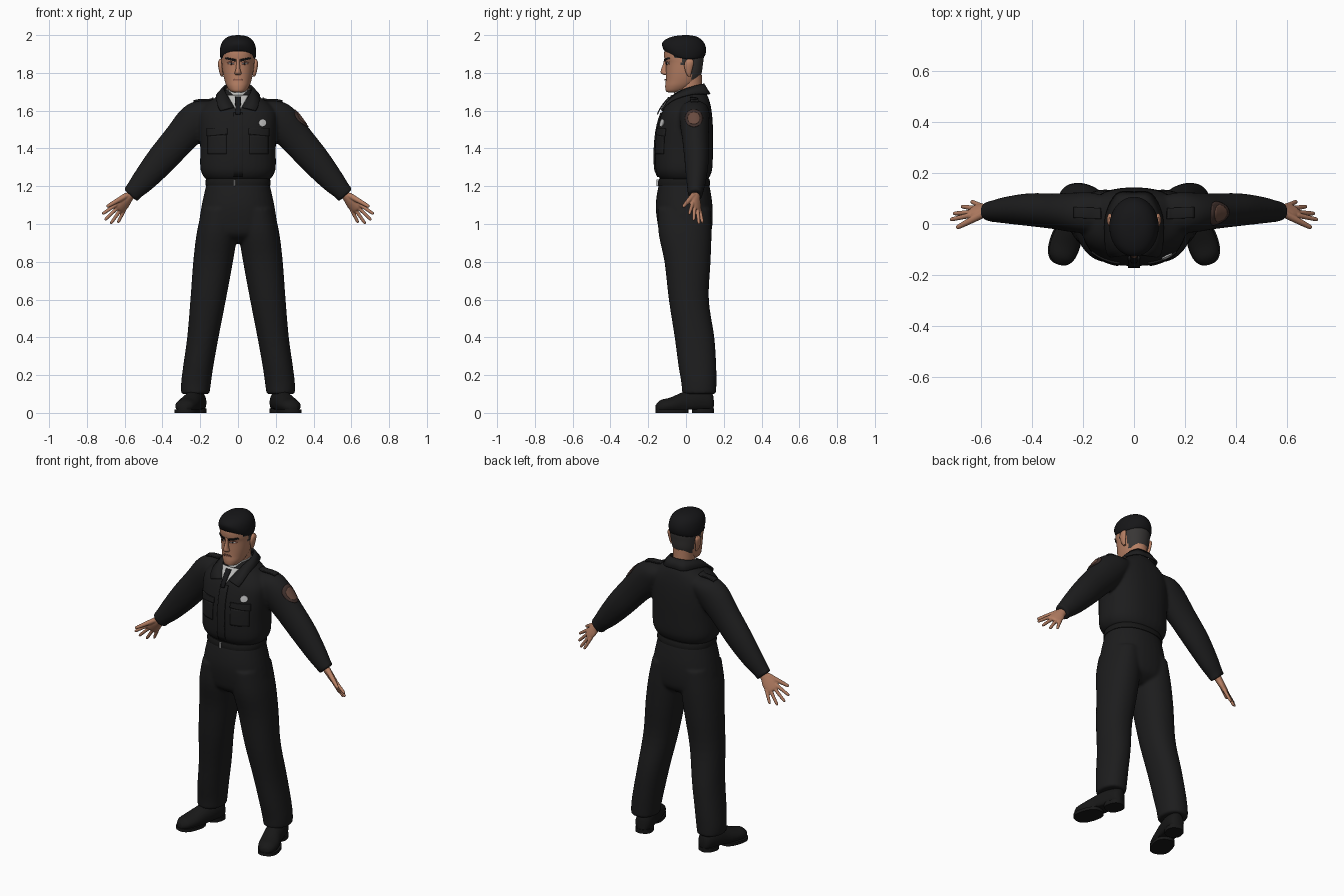
import bpy, bmesh, math
from mathutils import Vector

if "Cube" in bpy.data.objects:
    bpy.data.objects.remove(bpy.data.objects["Cube"])

COLOURS = {
    "black_cloth": (0.012, 0.012, 0.0125), "hair_black": (0.008, 0.008, 0.009),
    "cropped_hair": (0.04, 0.037, 0.036), "skin": (0.46, 0.21, 0.125),
    "lip_brown": (0.27, 0.105, 0.07), "shirt_grey": (0.5, 0.5, 0.49),
    "silver": (0.55, 0.55, 0.55), "patch_rim": (0.055, 0.032, 0.027),
    "patch_brown": (0.14, 0.07, 0.05), "shoe_black": (0.009, 0.009, 0.009),
}
MATS = {}
for key, rgb in COLOURS.items():
    MATS[key] = bpy.data.materials.new(key)
    MATS[key].diffuse_color = (*rgb, 1)


def catmull(rows, steps):
    """Smoothly interpolate rows of numbers."""
    out = []
    for i in range(len(rows) - 1):
        a, b, c, d = (rows[max(0, min(len(rows) - 1, i + k))] for k in (-1, 0, 1, 2))
        for s in range(steps):
            t = s / steps
            out.append([0.5 * (2 * q + (r - p) * t + (2 * p - 5 * q + 4 * r - w) * t * t
                               + (3 * q - p - 3 * r + w) * t ** 3)
                        for p, q, r, w in zip(a, b, c, d)])
    return out + [list(rows[-1])]


def loft(bm, rows, u=(1, 0, 0), v=(0, 1, 0), n=32, steps=4, power=1.0, side=1):
    """Rows are (x, y, z, half width along u, half depth along v)."""
    flip = Vector((side, 1, 1))
    u, v = Vector(u) * flip, Vector(v) * flip
    rings = []
    for x, y, z, a, b in catmull(rows, steps):
        ring = []
        for k in range(n):
            t = 2 * math.pi * k / n
            c, s = math.cos(t), math.sin(t)
            c, s = (math.copysign(abs(w) ** power, w) for w in (c, s))
            ring.append(bm.verts.new(Vector((x * side, y, z)) + u * a * c + v * b * s))
        rings.append(ring)
    for r, q in zip(rings, rings[1:]):
        for k in range(n):
            bm.faces.new((r[k], r[(k + 1) % n], q[(k + 1) % n], q[k]))
    bm.faces.new(rings[0])
    bm.faces.new(rings[-1])


def level(rows):
    """Turn (z, half width, front y, back y) into loft rows."""
    return [(0, (f + b) / 2, z, w, (b - f) / 2) for z, w, f, b in rows]


def tube(bm, pts, radii, n=10):
    """Rounded limb through points."""
    pts = [Vector(p) for p in pts]
    d = (pts[-1] - pts[0]).normalized()
    u = d.cross((0, 1, 0)).normalized()
    loft(bm, [(*p, r, r) for p, r in zip(pts, radii)], u, d.cross(u), n, 3)


def finish(name, bm, mat, mirror=False, remesh=0, angle=50):
    bmesh.ops.recalc_face_normals(bm, faces=bm.faces)
    me = bpy.data.meshes.new(name)
    bm.to_mesh(me)
    bm.free()
    me.shade_smooth()
    me.set_sharp_from_angle(angle=math.radians(angle))
    ob = bpy.data.objects.new(name, me)
    bpy.context.collection.objects.link(ob)
    me.materials.append(MATS[mat])
    if remesh:
        m = ob.modifiers.new("merge", 'REMESH')
        m.mode, m.voxel_size, m.use_smooth_shade = 'VOXEL', remesh, True
        s = ob.modifiers.new("soften", 'SMOOTH')
        s.factor, s.iterations = 0.5, 4
    if mirror:
        ob.modifiers.new("mirror", 'MIRROR')
    return ob


def plate(name, corners, mat, target, axis='Y', mirror=False, thick=0.006, lift=0.003, disc=False):
    """Four-cornered or round plate pressed on to a surface along an axis."""
    bm = bmesh.new()
    a, b, c, d = (Vector(p) for p in corners)
    n, grid = 10, []
    for i in range(n + 1):
        for j in range(n + 1):
            s, t = 2 * i / n - 1, 2 * j / n - 1
            if disc:
                s, t = s * math.sqrt(1 - t * t / 2), t * math.sqrt(1 - s * s / 2)
            s, t = (s + 1) / 2, (t + 1) / 2
            p = a.lerp(b, s).lerp(d.lerp(c, s), t)
            grid.append(bm.verts.new({'Y': (p.x, -0.6, p.y), 'X': (1, p.x, p.y),
                                      'Z': (p.x, p.y, 2.4)}[axis]))
    for i in range(n):
        for j in range(n):
            k = i * (n + 1) + j
            bm.faces.new((grid[k], grid[k + 1], grid[k + n + 2], grid[k + n + 1]))
    ob = finish(name, bm, mat)
    w = ob.modifiers.new("press", 'SHRINKWRAP')
    w.target, w.wrap_method, w.offset = target, 'PROJECT', lift
    setattr(w, "use_project_" + axis.lower(), True)
    w.use_positive_direction, w.use_negative_direction = axis == 'Y', axis != 'Y'
    s = ob.modifiers.new("thickness", 'SOLIDIFY')
    s.thickness, s.offset = thick, 0
    if mirror:
        ob.modifiers.new("mirror", 'MIRROR')
    return ob


def square(x, z, r):
    return [(x - r, z - r), (x + r, z - r), (x + r, z + r), (x - r, z + r)]


# Jacket: torso and both sleeves merged
bm = bmesh.new()
loft(bm, level([(1.235, .168, -.132, .115), (1.26, .188, -.152, .13), (1.30, .2, -.163, .14),
                (1.40, .2, -.164, .143), (1.50, .205, -.154, .143), (1.58, .205, -.132, .138),
                (1.63, .175, -.105, .13), (1.67, .12, -.072, .118), (1.71, .07, -.045, .095)]), power=.85)
ARM_U = (.74, 0, .67)
for side in (1, -1):
    loft(bm, [(.10, .045, 1.62, .05, .06), (.17, .045, 1.595, .08, .078), (.23, .045, 1.54, .097, .078),
              (.31, .05, 1.45, .088, .07), (.41, .056, 1.335, .08, .064), (.50, .054, 1.23, .064, .052),
              (.55, .05, 1.175, .05, .042), (.57, .05, 1.152, .049, .038)], u=ARM_U, side=side)
jacket = finish("jacket", bm, "black_cloth", remesh=.009)

# Trousers: hips and both legs merged
bm = bmesh.new()
loft(bm, level([(1.245, .16, -.125, .11), (1.2, .17, -.146, .125), (1.1, .192, -.16, .14),
                (1.0, .206, -.15, .14), (.94, .19, -.13, .125), (.9, .1, -.07, .07)]), power=.9)
for side in (1, -1):
    loft(bm, [(.10, -.01, 1.08, .09, .14), (.112, -.005, .95, .107, .14), (.132, .008, .8, .105, .122),
              (.158, .015, .6, .094, .106), (.186, .045, .4, .083, .105), (.21, .06, .25, .08, .1),
              (.222, .068, .16, .079, .093), (.226, .07, .1, .075, .09)], power=.92, side=side)
trousers = finish("trousers", bm, "black_cloth", remesh=.009)

# Belt and buckle
bm = bmesh.new()
loft(bm, level([(1.205, .172, -.148, .128), (1.222, .173, -.148, .128), (1.24, .169, -.142, .122)]),
     power=.88, steps=2)
finish("belt", bm, "shoe_black", angle=35)
bm = bmesh.new()
loft(bm, level([(1.2, .005, -.155, -.14), (1.235, .005, -.155, -.14)]), n=8, steps=1)
finish("belt_buckle", bm, "silver").location.x = -.018

# Shoes: upper and sole following the outward-turned foot
toe_dir = Vector((.09, -.29, 0)).normalized()
across = Vector((-toe_dir.y, toe_dir.x, 0))
bm = bmesh.new()
loft(bm, [(.203, .14, .05, .025, .05), (.21, .12, .055, .045, .06), (.225, .06, .06, .053, .068),
          (.245, -.01, .05, .054, .062), (.27, -.08, .04, .058, .042), (.285, -.13, .035, .048, .034),
          (.293, -.156, .028, .022, .018)], u=across, v=(0, 0, 1), n=24)
for v in bm.verts:
    v.co.z = max(v.co.z, .018)
finish("shoe_upper", bm, "shoe_black", mirror=True)
for name, y_cut, row in (("shoe_sole", 0, [(.27, -.075, 0), (.27, -.075, .018)]),
                         ("shoe_heel", 0, [(.219, .09, 0), (.219, .09, .024)])):
    bm = bmesh.new()
    length = .088 if name == "shoe_sole" else .056
    loft(bm, [(*r, .061 if name == "shoe_sole" else .05, length) for r in row],
         u=across, v=toe_dir, steps=1, power=.8)
    finish(name, bm, "shoe_black", mirror=True)

# Hands: palm, four fanned fingers and thumb merged
reach = Vector((.64, .03, -.77)).normalized()
spread = Vector((.6, -.6, .5))
spread = (spread - reach * spread.dot(reach)).normalized()
wrist = Vector((.555, .05, 1.17))
bm = bmesh.new()
loft(bm, [(*(wrist + reach * t), a, b) for t, a, b in
          ((0, .024, .022), (.04, .028, .02), (.075, .038, .018), (.115, .037, .014), (.125, .03, .008))],
     u=spread, v=reach.cross(spread), n=20)
for off, fan, size in ((-.03, -.3, .075), (-.01, -.1, .1), (.011, .13, .104), (.03, .36, .092)):
    a = wrist + reach * .1 + spread * off
    d = (reach + spread * fan).normalized()
    tube(bm, [a, a + d * size * .6, a + d * size, a + d * (size + .008)], [.011, .0095, .008, .004])
a = wrist + reach * .035 + spread * .018
tube(bm, [a, a.lerp((.688, -.012, 1.095), .55), (.688, -.012, 1.095), (.695, -.015, 1.092)],
     [.016, .013, .009, .004])
finish("hand", bm, "skin", mirror=True, remesh=.0035).modifiers["soften"].iterations = 2

# Head, with cropped hair coloured by region
bm = bmesh.new()
loft(bm, level([(1.697, .022, -.095, -.045), (1.705, .042, -.107, -.005), (1.73, .06, -.11, .04),
                (1.76, .071, -.107, .068), (1.80, .08, -.106, .083), (1.85, .086, -.107, .09),
                (1.88, .088, -.115, .094), (1.92, .088, -.113, .095), (1.96, .075, -.09, .08),
                (1.985, .04, -.045, .045)]), n=64, steps=6, power=.94)
for f in bm.faces:
    c = f.calc_center_median()
    edge = 1.915 if c.y < -.06 else 1.88 if c.y < -.025 else 1.845 if c.y < .03 else 1.765
    if c.z > edge:
        f.material_index = 2 if c.z > 1.885 else 1
head = finish("head", bm, "skin")
head.data.materials.append(MATS["cropped_hair"])
head.data.materials.append(MATS["hair_black"])

# Swept top of the hair
bm = bmesh.new()
loft(bm, level([(1.892, .082, -.1, .085), (1.905, .093, -.118, .1), (1.94, .096, -.127, .106),
                (1.972, .083, -.108, .09), (1.993, .05, -.065, .055), (2.0, .008, -.012, .012)]), n=48)
for v in bm.verts:
    k = min(1, (2 - v.co.z) / .08)
    v.co.z -= k * (.14 * v.co.y + 3 * v.co.x ** 2)
finish("hair_top", bm, "hair_black")

# Neck, ears and nose
bm = bmesh.new()
loft(bm, [(0, .03, 1.62, .062, .065), (0, .022, 1.70, .06, .066), (0, .02, 1.79, .06, .064)], n=24)
finish("neck", bm, "skin")
bm = bmesh.new()
loft(bm, [(.084, .018, 1.782, .006, .008), (.089, .014, 1.80, .009, .015), (.093, .014, 1.835, .012, .024),
          (.094, .018, 1.86, .011, .023), (.091, .02, 1.873, .006, .012)], n=14)
finish("ear", bm, "skin", mirror=True)
bm = bmesh.new()
loft(bm, [(0, -.107, 1.875, .009, .008), (0, -.11, 1.845, .009, .012), (0, -.113, 1.815, .013, .02),
          (0, -.111, 1.798, .018, .021), (0, -.106, 1.788, .012, .01)], n=16)
finish("nose", bm, "skin")

# Face details
plate("eyebrow", [(.014, 1.861), (.066, 1.874), (.062, 1.882), (.014, 1.872)], "hair_black", head, mirror=True)
plate("eye_socket", [(.018, 1.842), (.054, 1.844), (.058, 1.86), (.018, 1.858)], "lip_brown", head,
      mirror=True, thick=.002, lift=.001)
plate("eye_white", [(.022, 1.846), (.048, 1.847), (.05, 1.854), (.022, 1.853)], "shirt_grey", head,
      mirror=True, thick=.003, lift=.002)
plate("iris", square(.034, 1.85, .0045), "hair_black", head, mirror=True, thick=.003, lift=.003, disc=True)
plate("lips", [(-.027, 1.759), (.027, 1.759), (.018, 1.768), (-.018, 1.768)], "lip_brown", head)

# Shirt, tie and jacket collar
bm = bmesh.new()
loft(bm, level([(1.65, .075, -.078, .095), (1.69, .069, -.068, .09), (1.715, .064, -.058, .084)]), steps=2)
for v in bm.verts:
    v.co.z += .12 * (v.co.y - .02)
finish("shirt_collar", bm, "shirt_grey")
plate("shirt_front", [(-.012, 1.605), (.012, 1.605), (.055, 1.68), (-.055, 1.68)], "shirt_grey", jacket, lift=.012)
plate("tie", [(-.012, 1.58), (.012, 1.58), (.017, 1.672), (-.017, 1.672)], "hair_black", jacket, lift=.02)
top = [(0, .098, 1.742), (.05, .088, 1.742), (.078, .03, 1.728), (.068, -.045, 1.7), (.045, -.092, 1.66),
       (.018, -.122, 1.62)]
low = [(0, .128, 1.69), (.07, .12, 1.69), (.112, .035, 1.69), (.115, -.06, 1.665), (.108, -.112, 1.63),
       (.094, -.132, 1.602)]
bm = bmesh.new()
pairs = [(bm.verts.new(p), bm.verts.new(q)) for p, q in zip(catmull(top, 4), catmull(low, 4))]
for (a, b), (c, d) in zip(pairs, pairs[1:]):
    bm.faces.new((a, b, d, c))
collar = finish("jacket_collar", bm, "black_cloth", mirror=True)
collar.modifiers.new("thickness", 'SOLIDIFY').thickness = .009

# Jacket trim
plate("front_placket", [(-.024, 1.25), (.024, 1.25), (.024, 1.59), (-.024, 1.59)], "black_cloth", jacket, thick=.009)
plate("pocket_flap", [(.055, 1.475), (.165, 1.465), (.165, 1.505), (.055, 1.505)], "black_cloth", jacket,
      mirror=True, thick=.009)
plate("pocket", [(.06, 1.37), (.16, 1.37), (.16, 1.47), (.06, 1.47)], "black_cloth", jacket, mirror=True, thick=.004)
plate("shoulder_strap", [(.13, .02), (.235, .025), (.235, .065), (.13, .062)], "black_cloth", jacket, 'Z',
      mirror=True, thick=.009, lift=.005)
plate("chest_badge", square(.13, 1.535, .02), "silver", jacket, lift=.006, disc=True)
plate("sleeve_patch_rim", square(.042, 1.56, .046), "patch_rim", jacket, 'X', disc=True, lift=.002, thick=.004)
plate("sleeve_patch", square(.042, 1.56, .032), "patch_brown", jacket, 'X', disc=True, lift=.004, thick=.004)

for m in bpy.data.materials:
    if m.users and not m.is_grease_pencil:
        m.use_nodes = True
        m.node_tree.nodes["Principled BSDF"].inputs["Base Color"].default_value = m.diffuse_color
